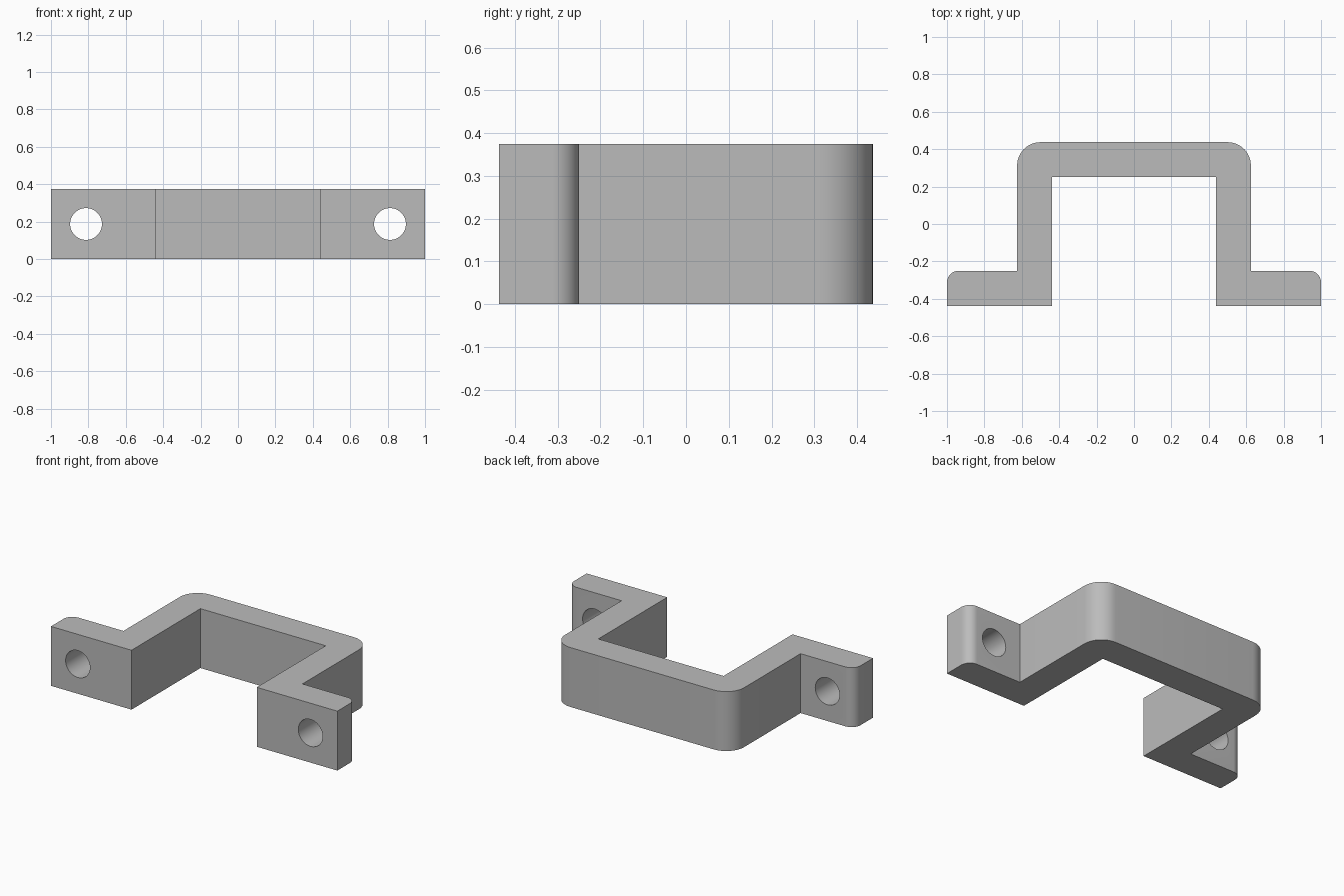
import bpy, bmesh
from math import sin, cos, pi, radians
from mathutils import Matrix

old = bpy.data.objects.get("Cube")
if old:
    bpy.data.objects.remove(old, do_unlink=True)

HEIGHT = 0.375
HALF_DEPTH = 0.4375
WALL = 0.1875
LEG_INNER = 0.4375
LEG_OUTER = LEG_INNER + WALL
HOLE_X = 0.8125
HOLE_RADIUS = 0.085


def rounded_corner(x, y, radius, steps=12):
    """Arc replacing an outer corner at (x, y), from the +x side to the +y side."""
    angles = [pi / 2 * i / steps for i in range(steps + 1)]
    return [(x - radius + radius * cos(a), y - radius + radius * sin(a)) for a in angles]


def make_object(name, bm):
    mesh = bpy.data.meshes.new(name)
    bmesh.ops.recalc_face_normals(bm, faces=bm.faces)
    bm.to_mesh(mesh)
    bm.free()
    obj = bpy.data.objects.new(name, mesh)
    bpy.context.collection.objects.link(obj)
    return obj


# Plain grey material
grey = bpy.data.materials.new("plain_grey")
grey.use_nodes = True
colour = (0.5, 0.5, 0.5, 1)
grey.diffuse_color = colour
grey.node_tree.nodes["Principled BSDF"].inputs["Base Color"].default_value = colour

# Left half of the bracket outline, mirrored for the right half
half = [(LEG_INNER, HALF_DEPTH - WALL), (LEG_INNER, -HALF_DEPTH), (1, -HALF_DEPTH)]
half += rounded_corner(1, WALL - HALF_DEPTH, 0.0625)
half += [(LEG_OUTER, WALL - HALF_DEPTH)]
half += rounded_corner(LEG_OUTER, HALF_DEPTH, 0.125)
outline = half + [(-x, y) for x, y in reversed(half)]

# Bracket body extruded upward
bm = bmesh.new()
base = bm.faces.new([bm.verts.new((x, y, 0)) for x, y in outline])
raised = bmesh.ops.extrude_face_region(bm, geom=[base], use_keep_orig=True)["geom"]
bmesh.ops.translate(bm, vec=(0, 0, HEIGHT),
                    verts=[v for v in raised if isinstance(v, bmesh.types.BMVert)])
bracket = make_object("bracket", bm)
bracket.data.materials.append(grey)

# Screw holes through both flanges
bm = bmesh.new()
for side in (-1, 1):
    place = (Matrix.Translation((side * HOLE_X, -HALF_DEPTH + WALL / 2, HEIGHT / 2))
             @ Matrix.Rotation(radians(90), 4, 'X'))
    bmesh.ops.create_cone(bm, cap_ends=True, segments=48, radius1=HOLE_RADIUS,
                          radius2=HOLE_RADIUS, depth=WALL * 2, matrix=place)
cutter = make_object("screw_hole_cutter", bm)
cutter.data.materials.append(grey)
cutter.hide_render = True

holes = bracket.modifiers.new("screw_holes", 'BOOLEAN')
holes.operation = 'DIFFERENCE'
holes.solver = 'EXACT'
holes.object = cutter

# Apply the cut, then smooth only the rounded surfaces
bpy.ops.object.select_all(action='DESELECT')
bracket.select_set(True)
bpy.context.view_layer.objects.active = bracket
bpy.ops.object.modifier_apply(modifier=holes.name)
bpy.data.objects.remove(cutter, do_unlink=True)
bpy.ops.object.shade_smooth_by_angle(angle=radians(30))
